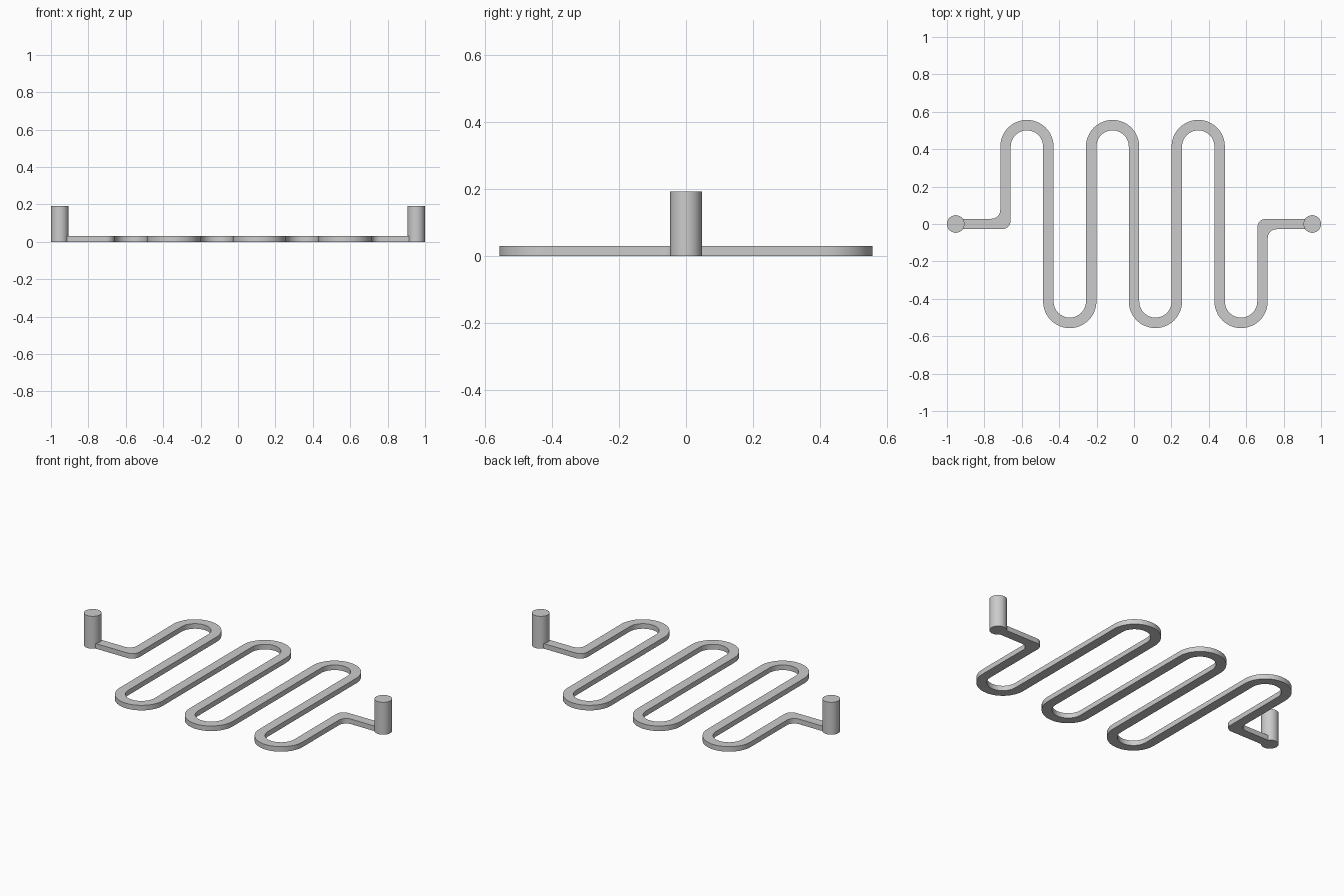
import bpy
import bmesh
from math import cos, sin, pi, radians

PITCH = 0.229      # spacing of the straight runs
HALF = 0.028       # half the channel width
DEPTH = 0.03       # channel height
BEND_Y = 0.414     # centre line of the U-bends
PORT_X, PORT_R, PORT_H = 0.953, 0.047, 0.192
CORNER_R = 0.047
STEPS = 24

if "Cube" in bpy.data.objects:
    bpy.data.objects.remove(bpy.data.objects["Cube"], do_unlink=True)

grey = bpy.data.materials.new("plain grey")
grey.use_nodes = True
grey.diffuse_color = (0.6, 0.6, 0.6, 1)
grey.node_tree.nodes["Principled BSDF"].inputs["Base Color"].default_value = (0.6, 0.6, 0.6, 1)


def finish(bm, name):
    bmesh.ops.recalc_face_normals(bm, faces=bm.faces)
    mesh = bpy.data.meshes.new(name)
    bm.to_mesh(mesh)
    bm.free()
    obj = bpy.data.objects.new(name, mesh)
    bpy.context.collection.objects.link(obj)
    mesh.materials.append(grey)
    bpy.ops.object.select_all(action='DESELECT')
    obj.select_set(True)
    bpy.context.view_layer.objects.active = obj
    bpy.ops.object.shade_smooth_by_angle(angle=radians(30))
    return obj


def arc(cx, cy, r, start, end, steps):
    angles = [start + (end - start) * i / steps for i in range(steps + 1)]
    return [(cx + r * cos(a), cy + r * sin(a)) for a in angles]


# Pairs of points on the two walls of the channel
x0 = -3 * PITCH
pairs = [((-PORT_X, HALF), (-PORT_X, -HALF))]

# Rounded corner from the inlet into the first run
inner = arc(x0 - HALF - CORNER_R, HALF + CORNER_R, CORNER_R, -pi / 2, 0, 8)
outer = arc(x0 + HALF - CORNER_R, CORNER_R - HALF, CORNER_R, -pi / 2, 0, 8)
corner = list(zip(inner, outer))
pairs += corner

# Alternating U-bends
for i in range(6):
    side = 1 if i % 2 == 0 else -1
    cx = x0 + (i + 0.5) * PITCH
    left_r = PITCH / 2 + side * HALF
    right_r = PITCH / 2 - side * HALF
    pairs += zip(arc(cx, side * BEND_Y, left_r, side * pi, 0, STEPS),
                 arc(cx, side * BEND_Y, right_r, side * pi, 0, STEPS))

# Outlet corner is the inlet turned half a circle
for a, b in reversed(corner):
    pairs.append(((-b[0], -b[1]), (-a[0], -a[1])))
pairs.append(((PORT_X, HALF), (PORT_X, -HALF)))

# Serpentine channel
bm = bmesh.new()
rows = [[bm.verts.new((x, y, 0)) for x, y in pair] for pair in pairs]
faces = [bm.faces.new((p[0], p[1], q[1], q[0])) for p, q in zip(rows, rows[1:])]
raised = bmesh.ops.extrude_face_region(bm, geom=faces, use_keep_orig=True)
top = [v for v in raised["geom"] if isinstance(v, bmesh.types.BMVert)]
bmesh.ops.translate(bm, verts=top, vec=(0, 0, DEPTH))
finish(bm, "serpentine_channel")

# Upright ports at both ends
for name, side in (("inlet_port", -1), ("outlet_port", 1)):
    bm = bmesh.new()
    bmesh.ops.create_cone(bm, cap_ends=True, segments=48, radius1=PORT_R,
                          radius2=PORT_R, depth=PORT_H)
    finish(bm, name).location = (side * PORT_X, 0, PORT_H / 2)
